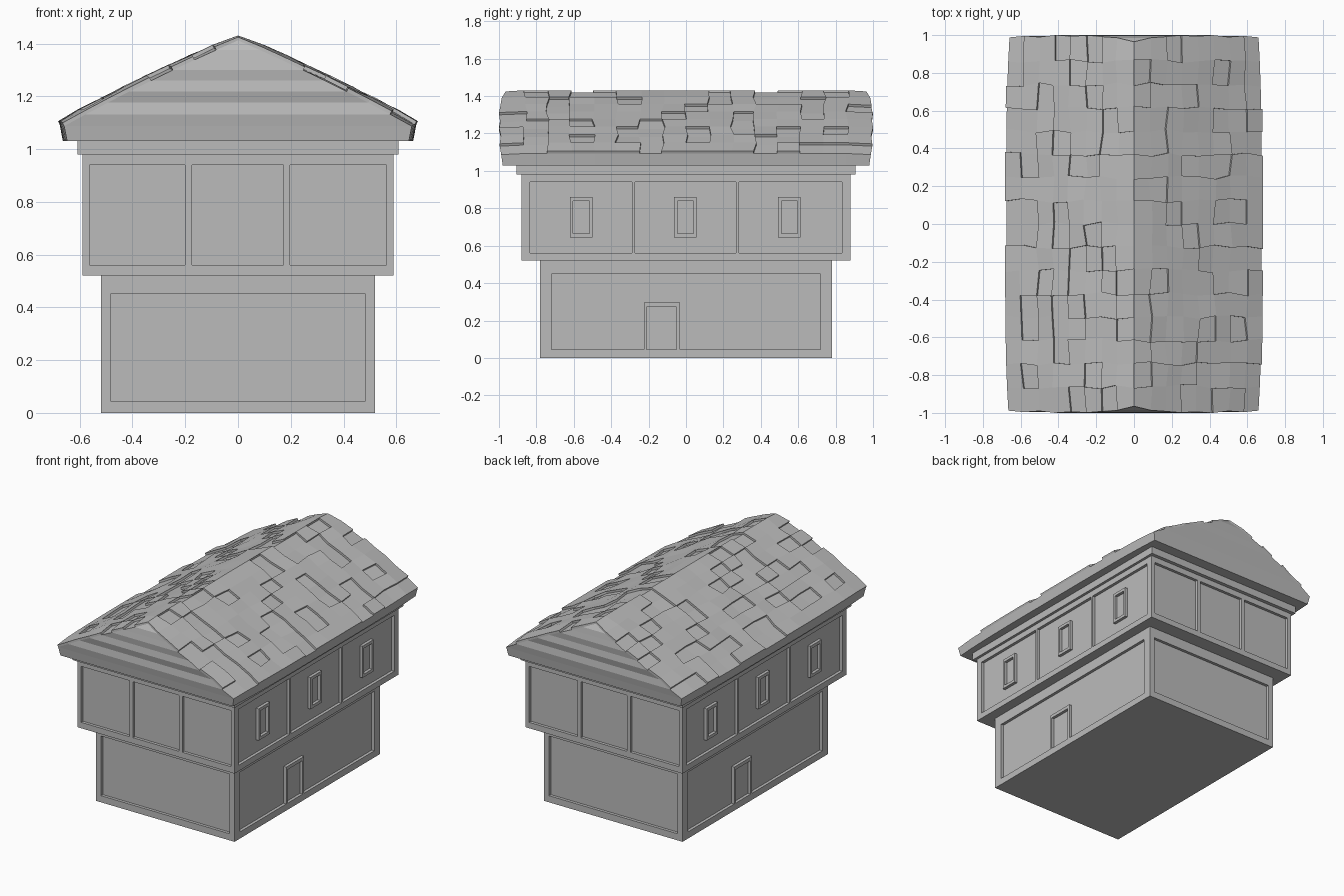
import bpy, bmesh, random
from mathutils import Vector

if "Cube" in bpy.data.objects:
    bpy.data.objects.remove(bpy.data.objects["Cube"])

random.seed(7)
GREY = bpy.data.materials.new("plain grey")
GREY.diffuse_color = (0.5, 0.5, 0.5, 1)
GREY.use_nodes = True
GREY.node_tree.nodes["Principled BSDF"].inputs["Base Color"].default_value = GREY.diffuse_color


def finish(name, bm):
    bmesh.ops.recalc_face_normals(bm, faces=bm.faces[:])
    me = bpy.data.meshes.new(name)
    bm.to_mesh(me)
    bm.free()
    me.materials.append(GREY)
    ob = bpy.data.objects.new(name, me)
    bpy.context.collection.objects.link(ob)
    return ob


def add_box(bm, x0, x1, y0, y1, z0, z1):
    geo = bmesh.ops.create_cube(bm, size=1)
    for v in geo["verts"]:
        v.co = ((x0 + x1) / 2 + v.co.x * (x1 - x0),
                (y0 + y1) / 2 + v.co.y * (y1 - y0),
                (z0 + z1) / 2 + v.co.z * (z1 - z0))


def box(name, hx, hy, z0, z1):
    bm = bmesh.new()
    add_box(bm, -hx, hx, -hy, hy, z0, z1)
    return finish(name, bm)


D = 0.02  # depth of the wall panels


def side_bar(bm, hx, y0, y1, z0, z1):
    # bar on the right wall and its half-turn copy on the left wall
    add_box(bm, hx - D, hx, y0, y1, z0, z1)
    add_box(bm, -hx, -hx + D, -y1, -y0, z0, z1)


def end_bar(bm, hy, x0, x1, z0, z1):
    # bar on the front wall and its half-turn copy on the back wall
    add_box(bm, x0, x1, -hy, -hy + D, z0, z1)
    add_box(bm, -x1, -x0, hy - D, hy, z0, z1)


def timber_frame(name, hx, hy, z0, z1, px, py, pz0, pz1, end_posts=(), side_posts=()):
    # corner posts, rails and middle posts around the panels
    bm = bmesh.new()
    for sx in (-1, 1):
        for sy in (-1, 1):
            xs, ys = sorted((sx * px, sx * hx)), sorted((sy * py, sy * hy))
            add_box(bm, *xs, *ys, z0, z1)
    for a, b in ((z0, pz0), (pz1, z1)):
        side_bar(bm, hx, -py, py, a, b)
        end_bar(bm, hy, -px, px, a, b)
    for a, b in end_posts:
        end_bar(bm, hy, a, b, pz0, pz1)
    for a, b in side_posts:
        side_bar(bm, hx, a, b, pz0, pz1)
    finish(name, bm)


# Lower storey
box("lower_walls", 0.52 - D, 0.78 - D, 0, 0.52)
timber_frame("lower_frame", 0.52, 0.78, 0, 0.52, 0.483, 0.72, 0.045, 0.45)

# Upper storey
box("upper_walls", 0.59 - D, 0.88 - D, 0.52, 0.98)
timber_frame("upper_frame", 0.59, 0.88, 0.52, 0.98, 0.562, 0.835, 0.56, 0.94,
             end_posts=((-0.2, -0.174), (0.172, 0.198)),
             side_posts=((-0.29, -0.273), (0.268, 0.284)))

# Door frames
bm = bmesh.new()
side_bar(bm, 0.52, -0.225, -0.21, 0.045, 0.295)
side_bar(bm, 0.52, -0.05, -0.033, 0.045, 0.295)
side_bar(bm, 0.52, -0.21, -0.05, 0.272, 0.295)
finish("door_frames", bm)

# Window frames
bm = bmesh.new()
for c in (-0.56, -0.003, 0.553):
    side_bar(bm, 0.59, c - 0.06, c - 0.043, 0.645, 0.86)
    side_bar(bm, 0.59, c + 0.043, c + 0.06, 0.645, 0.86)
    side_bar(bm, 0.59, c - 0.043, c + 0.043, 0.645, 0.665)
    side_bar(bm, 0.59, c - 0.043, c + 0.043, 0.84, 0.86)
finish("window_frames", bm)

# Cornice
box("cornice", 0.608, 0.905, 0.98, 1.03)

# Roof: a slightly bulged grid over both slopes, closed by banded gables
N = 16
H = N // 2
END_Y = (0.988, 0.996, 0.99, 1.0, 0.994, 0.999, 0.992, 0.986, 0.965)
bm = bmesh.new()
rows, feet = [], []
for j in range(N + 1):
    v = 2 * j / N - 1
    end = j in (0, N)
    bulge = 1 - 0.025 * v ** 4
    row = []
    for i in range(N + 1):
        u = 2 * i / N - 1
        k = H - abs(i - H)
        h = 1 - abs(u)
        y = v * END_Y[k] if end else v * 0.985 + random.uniform(-0.012, 0.012)
        jit = 0 if end or i in (0, H, N) else random.uniform(-0.01, 0.01)
        z = 1.093 + 0.325 * h + 0.04 * h * (1 - h) - (0.006 if end else 0)
        row.append(bm.verts.new((0.676 * u * bulge + jit, y, z)))
    rows.append(row)
    feet.append([bm.verts.new((s * 0.664 * bulge, v * 0.98, 1.03)) for s in (-1, 1)])
cells = {}
for j in range(N):
    a, b = rows[j], rows[j + 1]
    for i in range(N):
        cells[i, j] = bm.faces.new((a[i], a[i + 1], b[i + 1], b[i]))
    bm.faces.new((feet[j][0], a[0], b[0], feet[j + 1][0]))
    bm.faces.new((feet[j][1], feet[j + 1][1], b[N], a[N]))
    bm.faces.new((feet[j][0], feet[j + 1][0], feet[j + 1][1], feet[j][1]))
for j in (0, N):
    r = rows[j]
    bm.faces.new((feet[j][0], feet[j][1], r[N], r[0]))
    for k in range(H - 1):
        bm.faces.new((r[k], r[N - k], r[N - k - 1], r[k + 1]))
    bm.faces.new((r[H - 1], r[H + 1], r[H]))
bmesh.ops.recalc_face_normals(bm, faces=bm.faces[:])

# Shingle patches: random cells raised off the slopes
raised = [f for (i, j), f in cells.items()
          if random.random() < (0.8 if i in (H - 1, H) else 0.58)]
new = bmesh.ops.extrude_face_region(bm, geom=raised)["geom"]
for v in new:
    if isinstance(v, bmesh.types.BMVert):
        s = 0 if abs(v.co.x) < 0.01 else (1 if v.co.x > 0 else -1)
        v.co += Vector((s * 0.43, 0, 0.9)) * 0.014
bmesh.ops.delete(bm, geom=[f for f in raised if f.is_valid], context="FACES")
finish("shingled_roof", bm)
